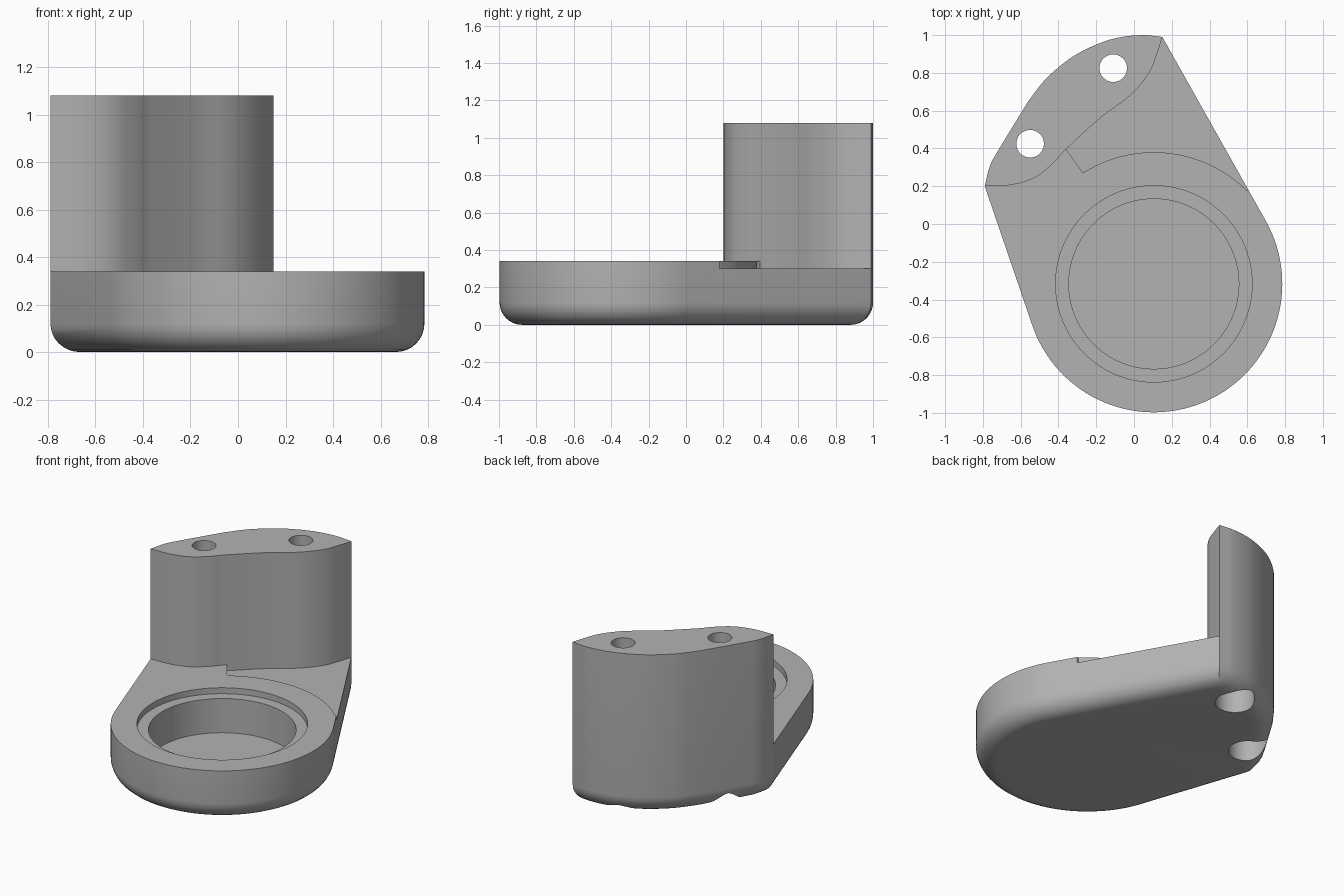
import bpy, bmesh, math
from mathutils import Vector
from mathutils.geometry import convex_hull_2d

old = bpy.data.objects.get("Cube")
if old:
    bpy.data.objects.remove(old, do_unlink=True)

CENTRE = Vector((0.105, -0.317))
RADIUS = 0.68
FILLET = 0.12
BASE_TOP, LOW_TOP, TOWER_TOP = 0.34, 0.30, 1.08

grey = bpy.data.materials.new("plain grey")
grey.use_nodes = True
colour = (0.45, 0.45, 0.45, 1)
grey.diffuse_color = colour
grey.node_tree.nodes["Principled BSDF"].inputs["Base Color"].default_value = colour


def spline(pts, steps=6):
    """Smooth curve through the given points."""
    p = [Vector(q) for q in pts]
    p = [2 * p[0] - p[1]] + p + [2 * p[-1] - p[-2]]
    out = []
    for i in range(1, len(p) - 2):
        a, b, c, d = p[i - 1:i + 3]
        for s in range(steps):
            t = s / steps
            out.append(0.5 * (2 * b + (c - a) * t + (2 * a - 5 * b + 4 * c - d) * t ** 2
                              + (3 * b - a - 3 * c + d) * t ** 3))
    return out + [p[-2]]


def arc(radius, start, end, n):
    angles = [math.radians(start + (end - start) * i / n) for i in range(n + 1)]
    return [CENTRE + radius * Vector((math.cos(a), math.sin(a))) for a in angles]


def inset(poly, d):
    """Shrink a convex counter-clockwise outline by clipping to moved edges."""
    result = list(poly)
    for a, b in zip(poly, poly[1:] + poly[:1]):
        e = (b - a).normalized()
        n = Vector((-e.y, e.x))
        dist = [(q - a).dot(n) - d for q in result]
        clipped = []
        for i, q in enumerate(result):
            j = (i + 1) % len(result)
            if dist[i] >= 0:
                clipped.append(q)
            if (dist[i] >= 0) != (dist[j] >= 0):
                clipped.append(q.lerp(result[j], dist[i] / (dist[i] - dist[j])))
        result = clipped
    return result


def finish(bm, name):
    bmesh.ops.recalc_face_normals(bm, faces=bm.faces)
    mesh = bpy.data.meshes.new(name)
    bm.to_mesh(mesh)
    bm.free()
    mesh.materials.append(grey)
    ob = bpy.data.objects.new(name, mesh)
    bpy.context.collection.objects.link(ob)
    return ob


def prism(name, outline, z0, z1):
    bm = bmesh.new()
    face = bm.faces.new([bm.verts.new((p[0], p[1], z0)) for p in outline])
    new = bmesh.ops.extrude_face_region(bm, geom=[face])["geom"]
    bmesh.ops.translate(bm, vec=(0, 0, z1 - z0),
                        verts=[v for v in new if isinstance(v, bmesh.types.BMVert)])
    return finish(bm, name)


def disc(x, y, r, n=48):
    return [(x + r * math.cos(2 * math.pi * i / n), y + r * math.sin(2 * math.pi * i / n))
            for i in range(n)]


# Outer outline: round front, straight flanks, curved back
back = spline([(0.15, 0.99), (0.03, 1.0), (-0.13, 0.975), (-0.31, 0.895), (-0.46, 0.775),
               (-0.56, 0.65)]) + spline([(-0.71, 0.405), (-0.762, 0.31), (-0.79, 0.2)])
outline = arc(RADIUS, -160, 29, 64) + back
outline = [outline[i] for i in convex_hull_2d(outline)]
area = sum(a.cross(b) for a, b in zip(outline, outline[1:] + outline[:1]))
if area < 0:
    outline.reverse()

# Solid body with a rounded bottom rim
bm = bmesh.new()
for p in outline:
    bm.verts.new((p.x, p.y, TOWER_TOP))
for k in range(9):
    a = math.pi / 2 * k / 8
    for p in inset(outline, FILLET * (1 - math.sin(a))):
        bm.verts.new((p.x, p.y, FILLET * (1 - math.cos(a))))
bmesh.ops.remove_doubles(bm, verts=bm.verts, dist=0.0005)
hull = bmesh.ops.convex_hull(bm, input=bm.verts)
bmesh.ops.delete(bm, geom=[v for v in bm.verts if not v.link_faces], context="VERTS")
bmesh.ops.dissolve_limit(bm, angle_limit=0.002, verts=bm.verts, edges=bm.edges)
body = finish(bm, "bracket_body")

# Wavy front wall of the tower, split where the step meets it
right_wall = [(0.15, 0.99), (0.125, 0.91), (0.08, 0.80), (-0.02, 0.68), (-0.18, 0.56), (-0.36, 0.395)]
left_wall = [(-0.43, 0.32), (-0.525, 0.245), (-0.65, 0.207), (-0.79, 0.2)]
wall = spline(right_wall + left_wall)
split = 6 * (len(right_wall) - 1) + 1

step_arc = arc(0.697, 122.5, 45.5, 40)
low_region = wall[:split] + step_arc + [(1.5, 0.2), (1.5, 1.3), (0.2, 1.3)]
front_region = wall + [(-1.5, 0.2), (-1.5, -1.5), (1.5, -1.5), (1.5, 1.3), (0.2, 1.3)]

cutters = [
    prism("low_step_cutter", low_region, LOW_TOP, 2),
    prism("front_cutter", front_region, BASE_TOP, 2.1),
    prism("recess_cutter", disc(*CENTRE, 0.52, 96), 0.30, 0.6),
    prism("well_cutter", disc(*CENTRE, 0.45, 96), 0.07, 0.5),
]
# Screw holes with wider sockets underneath
for x, y in ((-0.11, 0.825), (-0.55, 0.425)):
    cutters.append(prism("hole_cutter", disc(x, y, 0.073), -0.1, 1.3))
    cutters.append(prism("socket_cutter", disc(x, y, 0.12), -0.2, 0.2))

bpy.context.view_layer.objects.active = body
for c in cutters:
    c.hide_render = True
    mod = body.modifiers.new(c.name, "BOOLEAN")
    mod.operation = "DIFFERENCE"
    mod.solver = "EXACT"
    mod.object = c
    bpy.ops.object.modifier_apply(modifier=mod.name)
    bpy.data.objects.remove(c, do_unlink=True)

bpy.ops.object.select_all(action="DESELECT")
body.select_set(True)
bpy.ops.object.shade_smooth_by_angle(angle=math.radians(30))
